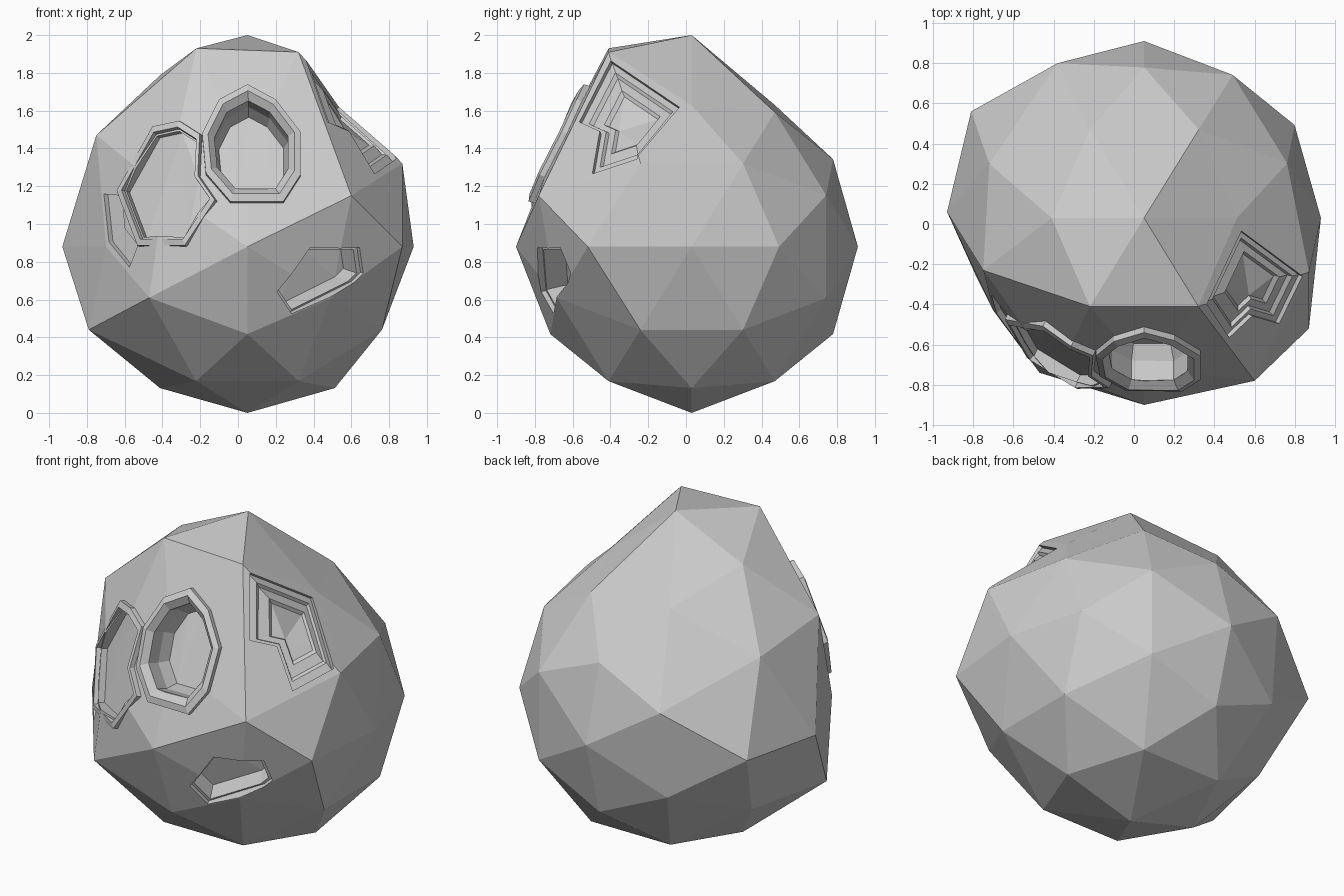
import bpy, bmesh
from mathutils import Vector
from mathutils.bvhtree import BVHTree

if "Cube" in bpy.data.objects:
    bpy.data.objects.remove(bpy.data.objects["Cube"])

CENTRE, R = Vector((0.05, 0.03, 0.88)), 0.88


def sphere_points():
    """42 points of a once-divided icosahedron resting on an edge midpoint."""
    p = 1.618034
    ico = []
    for a in (-1, 1):
        for b in (-p, p):
            ico += [Vector((a, 0, b)), Vector((0, b, a)), Vector((b, a, 0))]
    mids = [(u + v) / 2 for i, u in enumerate(ico) for v in ico[:i]
            if (u - v).length < 2.1]
    return [v.normalized() for v in ico + mids]


def make_object(name, bm):
    bmesh.ops.recalc_face_normals(bm, faces=bm.faces)
    me = bpy.data.meshes.new(name)
    bm.to_mesh(me)
    ob = bpy.data.objects.new(name, me)
    bpy.context.collection.objects.link(ob)
    return ob


# Faceted body: hull of the sphere points, then lumps pulled outwards
bm = bmesh.new()
for d in sphere_points():
    bm.verts.new(CENTRE + d * R)
bmesh.ops.convex_hull(bm, input=bm.verts)
lumps = [
    ((0.05, 0.03, 1.76), (0.05, 0.03, 2.0)),
    ((0.32, -0.41, 1.59), (0.32, -0.41, 1.91)),
    ((-0.22, -0.41, 1.59), (-0.22, -0.41, 1.93)),
    ((-0.41, 0.03, 1.63), (-0.41, 0.03, 1.79)),
    ((-0.22, 0.47, 1.59), (-0.22, 0.47, 1.63)),
    ((-0.66, -0.24, 1.32), (-0.75, -0.23, 1.47)),
    ((-0.66, 0.30, 1.32), (-0.72, 0.30, 1.40)),
    ((-0.83, 0.03, 0.88), (-0.93, 0.06, 0.88)),
    ((-0.70, 0.49, 0.88), (-0.81, 0.56, 0.88)),
    ((-0.39, 0.74, 1.15), (-0.38, 0.80, 1.15)),
    ((-0.66, -0.24, 0.44), (-0.79, -0.25, 0.44)),
    ((-0.39, -0.68, 0.61), (-0.47, -0.74, 0.61)),
    ((-0.39, -0.68, 1.15), (-0.39, -0.74, 1.18)),
    ((0.05, -0.85, 0.88), (0.05, -0.90, 0.88)),
    ((0.49, -0.68, 1.15), (0.60, -0.78, 1.15)),
    ((0.76, -0.24, 1.32), (0.87, -0.24, 1.32)),
    ((0.80, -0.43, 0.88), (0.87, -0.52, 0.88)),
]
moves = [(min(bm.verts, key=lambda v: (v.co - Vector(a)).length), b) for a, b in lumps]
for v, b in moves:
    v.co = b
bm.normal_update()
surface = BVHTree.FromBMesh(bm)
body = make_object("body", bm)


def ring(pts, axis, out, scale, lift):
    """Outline scaled about its middle, dropped on the body and lifted."""
    mx = (min(p[0] for p in pts) + max(p[0] for p in pts)) / 2
    mz = (min(p[1] for p in pts) + max(p[1] for p in pts)) / 2
    res = []
    for a, z in pts:
        a, z = mx + (a - mx) * scale, mz + (z - mz) * scale
        start = Vector((a, -3, z)) if axis == 'y' else Vector((3, a, z))
        ray = Vector((0, 1, 0)) if axis == 'y' else Vector((-1, 0, 0))
        hit = surface.ray_cast(start, ray)[0]
        if hit is None:
            hit = surface.find_nearest(start + ray * 2.4)[0]
        res.append(hit + out * lift)
    return res


def loft(name, pts, axis, out, steps, closed):
    """Skin a stack of rings; closed joins last to first, otherwise cap ends."""
    bm = bmesh.new()
    out = Vector(out).normalized()
    rows = [[bm.verts.new(c) for c in ring(pts, axis, out, s, h)] for s, h in steps]
    n = len(pts)
    for r0, r1 in list(zip(rows, rows[1:])) + ([(rows[-1], rows[0])] if closed else []):
        for i in range(n):
            j = (i + 1) % n
            bm.faces.new((r0[i], r0[j], r1[j], r1[i]))
    if not closed:
        bm.faces.new(rows[0])
        bm.faces.new(rows[-1])
    bmesh.ops.triangulate(bm, faces=[f for f in bm.faces if len(f.verts) > 4])
    return make_object(name, bm)


def carve(pts, axis, out, steps):
    cutter = loft("cutter", pts, axis, out, [(steps[0][0], 0.15)] + steps, False)
    cutter.hide_render = True
    mod = body.modifiers.new("carve", 'BOOLEAN')
    mod.operation, mod.solver, mod.object = 'DIFFERENCE', 'EXACT', cutter
    bpy.context.view_layer.objects.active = body
    bpy.ops.object.modifier_apply(modifier=mod.name)
    bpy.data.objects.remove(cutter)


# Outlines: front hollows in x,z and side hollow in y,z
middle = [(0.05, 1.73), (0.20, 1.65), (0.33, 1.48), (0.33, 1.25), (0.24, 1.11),
          (-0.04, 1.11), (-0.17, 1.26), (-0.19, 1.47), (-0.10, 1.65)]
left = [(-0.44, 1.51), (-0.30, 1.54), (-0.19, 1.47), (-0.20, 1.25), (-0.11, 1.12),
        (-0.27, 0.88), (-0.52, 0.88), (-0.63, 1.17)]
edge = [(-0.72, 1.18), (-0.61, 1.17), (-0.60, 0.98), (-0.52, 0.88), (-0.57, 0.75), (-0.69, 0.90)]
lower = [(0.20, 0.64), (0.38, 0.88), (0.65, 0.88), (0.67, 0.74), (0.62, 0.69), (0.28, 0.52)]
side = [(-0.40, 1.87), (-0.03, 1.62), (-0.26, 1.34), (-0.50, 1.26), (-0.46, 1.49), (-0.57, 1.54)]

front, front_left = (0, -1, 0.35), (-0.5, -1, 0.25)

# Deep hollows, shallow hollows and the stepped side hollow
carve(middle, 'y', front, [(0.75, -0.10), (0.66, -0.18)])
carve(left, 'y', front_left, [(0.85, -0.04)])
carve(edge, 'y', (-0.8, -0.8, 0), [(0.9, -0.03), (0.6, -0.03)])
carve(lower, 'y', (0.5, -0.9, -0.2), [(0.97, -0.03), (0.88, -0.03), (0.85, -0.16)])
carve(side, 'x', (0.75, -0.35, 0.6),
      [(0.98, -0.025), (0.82, -0.025), (0.76, -0.045), (0.55, -0.045), (0.48, -0.065)])

# Raised rims around the two front hollows
loft("middle_rim", middle, 'y', front, [(1, -0.03), (1, 0.03), (0.88, 0.04), (0.75, 0.0), (0.75, -0.08)], True)
loft("left_rim", left, 'y', front_left, [(1, -0.03), (1, 0.03), (0.9, 0.03), (0.85, -0.05)], True)
